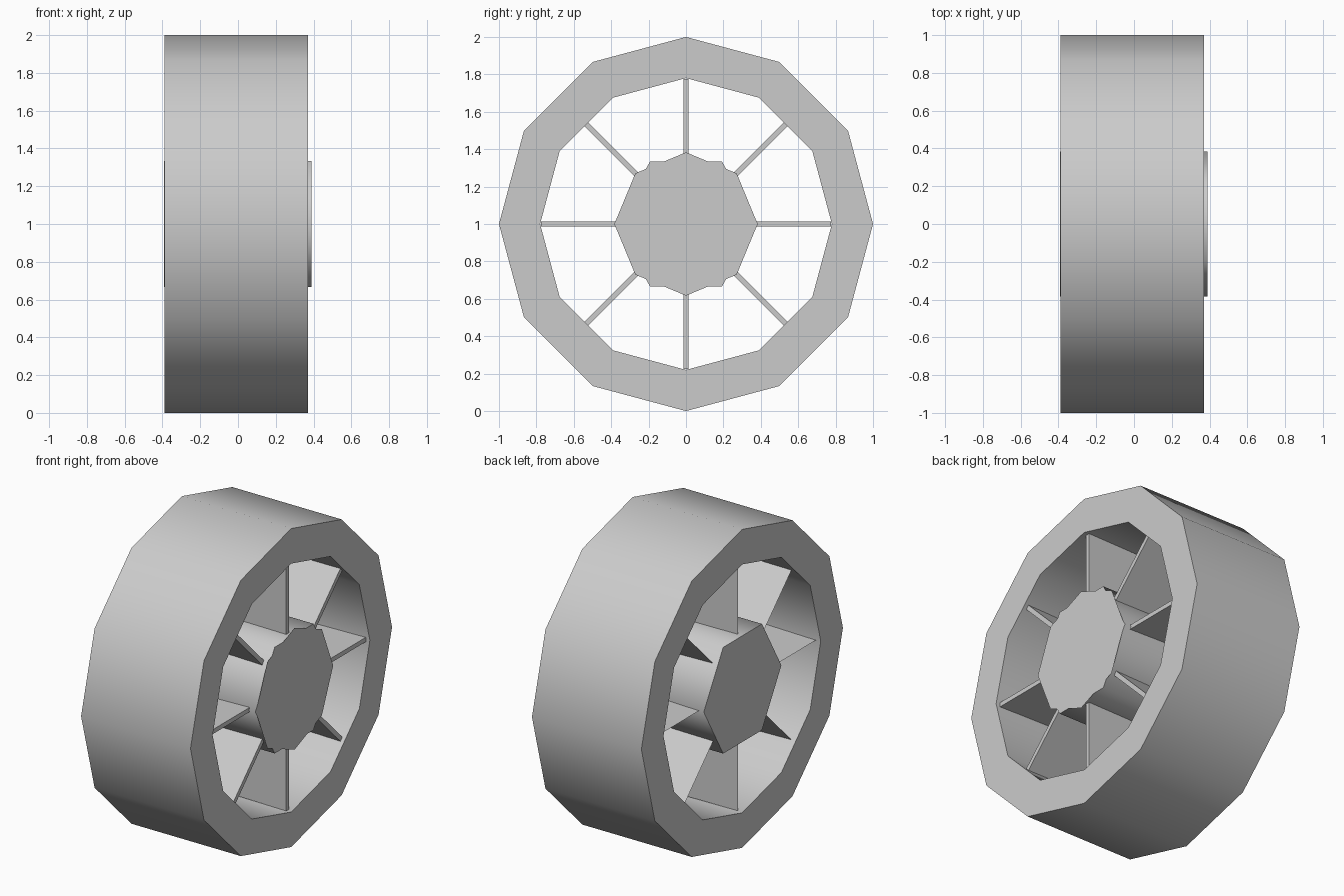
import bpy, bmesh, math
from mathutils import Matrix

cube = bpy.data.objects.get("Cube")
if cube:
    bpy.data.objects.remove(cube, do_unlink=True)

GREY = (0.6, 0.6, 0.6, 1)
grey = bpy.data.materials.new("plain grey")
grey.use_nodes = True
grey.diffuse_color = GREY
grey.node_tree.nodes["Principled BSDF"].inputs["Base Color"].default_value = GREY


def add_object(name, bm, smooth_angle=None):
    mesh = bpy.data.meshes.new(name)
    bm.to_mesh(mesh)
    bm.free()
    obj = bpy.data.objects.new(name, mesh)
    mesh.materials.append(grey)
    bpy.context.collection.objects.link(obj)
    if smooth_angle:
        bpy.ops.object.select_all(action='DESELECT')
        obj.select_set(True)
        bpy.context.view_layer.objects.active = obj
        bpy.ops.object.shade_smooth_by_angle(angle=math.radians(smooth_angle))
    return obj


def polygon(bm, sides, radius, x):
    """Ring of vertices around the x axis, with one vertex pointing to +y."""
    turn = 2 * math.pi / sides
    return [bm.verts.new((x, radius * math.cos(i * turn), 1 + radius * math.sin(i * turn)))
            for i in range(sides)]


def bridge(bm, a, b):
    n = len(a)
    for i in range(n):
        j = (i + 1) % n
        bm.faces.new((a[i], a[j], b[j], b[i]))


# Rim: twelve-sided tube with thick walls
bm = bmesh.new()
loops = [polygon(bm, 12, r, x) for r, x in ((1, -0.39), (1, 0.37), (0.78, 0.37), (0.78, -0.39))]
for k in range(4):
    bridge(bm, loops[k], loops[(k + 1) % 4])
bmesh.ops.recalc_face_normals(bm, faces=bm.faces)
add_object("rim", bm, 40)

# Hub: six-sided axle block with smooth sides
bm = bmesh.new()
left, right = polygon(bm, 6, 0.385, -0.393), polygon(bm, 6, 0.385, 0.39)
bridge(bm, left, right)
bm.faces.new(left)
bm.faces.new(right)
bmesh.ops.recalc_face_normals(bm, faces=bm.faces)
add_object("hub", bm, 70)

# Hub cap: flat eight-sided plate on the +x end
bm = bmesh.new()
bm.faces.new(polygon(bm, 8, 0.383, 0.393))
add_object("hub_cap", bm)

# Spokes: radial vanes, thick at the +x edge and tapering to a thin -x edge
for i in range(8):
    bm = bmesh.new()
    profile = ((-0.36, 0), (0.345, -0.014), (0.345, 0.014))
    inner = [bm.verts.new((x, y, 0.3)) for x, y in profile]
    outer = [bm.verts.new((x, y, 0.775)) for x, y in profile]
    bridge(bm, inner, outer)
    bm.faces.new(inner)
    bm.faces.new(outer)
    bmesh.ops.recalc_face_normals(bm, faces=bm.faces)
    bm.transform(Matrix.Translation((0, 0, 1)) @ Matrix.Rotation(i * math.pi / 4, 4, 'X'))
    add_object(f"spoke_{i + 1}", bm)
